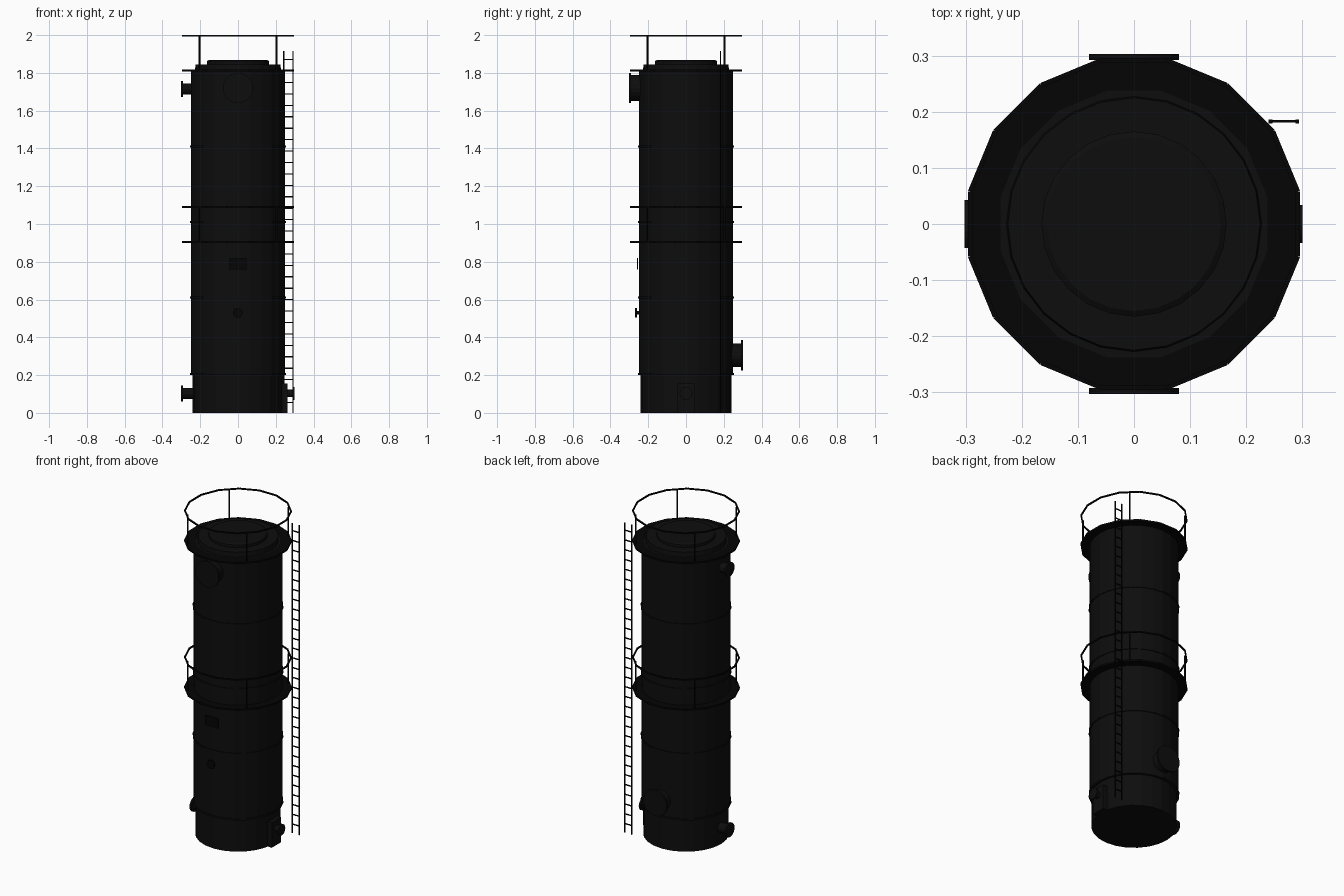
import bpy, bmesh
from math import pi, cos, sin, radians
from mathutils import Matrix, Vector

cube = bpy.data.objects.get("Cube")
if cube:
    bpy.data.objects.remove(cube, do_unlink=True)


def material(name, value):
    m = bpy.data.materials.new(name)
    m.use_nodes = True
    m.diffuse_color = (value, value, value, 1)
    m.node_tree.nodes["Principled BSDF"].inputs["Base Color"].default_value = (value, value, value, 1)
    return m


SHELL = material("dark shell", 0.004)
METAL = material("black metal", 0.0015)


def make(name, bm, mat):
    bmesh.ops.recalc_face_normals(bm, faces=bm.faces[:])
    me = bpy.data.meshes.new(name)
    bm.to_mesh(me)
    bm.free()
    me.materials.append(mat)
    ob = bpy.data.objects.new(name, me)
    bpy.context.scene.collection.objects.link(ob)
    return ob


def add_box(bm, centre, size, angle=0.0):
    # The box is placed first and then turned about the tower axis
    m = Matrix.Rotation(angle, 4, 'Z') @ Matrix.Translation(centre) @ Matrix.Diagonal((*size, 1))
    bmesh.ops.create_cube(bm, size=1, matrix=m)


def add_rod(bm, a, b, radius, sides=8):
    a, b = Vector(a), Vector(b)
    d = b - a
    m = Matrix.Translation((a + b) / 2) @ d.to_track_quat('Z', 'Y').to_matrix().to_4x4()
    bmesh.ops.create_cone(bm, cap_ends=True, segments=sides, radius1=radius, radius2=radius,
                          depth=d.length, matrix=m)


def lathe(name, profile, mat, sides=24):
    bm = bmesh.new()
    rings = [[bm.verts.new((r * cos(2 * pi * i / sides), r * sin(2 * pi * i / sides), z))
              for i in range(sides)] for r, z in profile]
    for low, high in zip(rings, rings[1:]):
        for i in range(sides):
            j = (i + 1) % sides
            bm.faces.new((low[i], low[j], high[j], high[i]))
    bm.faces.new(rings[0])
    bm.faces.new(rings[-1])
    return make(name, bm, mat)


# Tower shell, roof and roof hatch
lathe("base_skirt", [(0.24, 0), (0.24, 0.2)], SHELL)
lathe("tower_shell", [(0.25, 0.2), (0.25, 1.815)], SHELL)
lathe("roof_step", [(0.228, 1.81), (0.225, 1.845)], SHELL)
lathe("roof_hatch", [(0.165, 1.84), (0.165, 1.862), (0.155, 1.868)], SHELL)

# Seam bands around the shell
for k, z in enumerate((0.205, 0.61, 1.01, 1.41)):
    lathe(f"seam_band_{k + 1}", [(0.255, z - 0.005), (0.255, z + 0.005)], SHELL)

# Platforms made of straight plates, each with a handrail on four posts
SIDES = 16
for level, floor, rail in (("middle", 0.905, 1.09), ("upper", 1.812, 1.996)):
    deck, hoop, posts = bmesh.new(), bmesh.new(), bmesh.new()
    for i in range(SIDES):
        turn = 2 * pi * i / SIDES
        add_box(deck, (0.267, 0, floor), (0.058, 0.114, 0.011), turn)
        add_box(hoop, (0.292, 0, rail), (0.008, 0.116, 0.008), turn)
    for i in range(4):
        add_box(posts, (0.287, 0, (floor + rail) / 2), (0.008, 0.008, rail - floor),
                radians(45 + 90 * i))
    make(level + "_platform", deck, METAL)
    make(level + "_handrail", hoop, METAL)
    make(level + "_rail_posts", posts, METAL)

# Ladder
bm = bmesh.new()
for x in (0.243, 0.291):
    add_box(bm, (x, 0.183, 0.958), (0.007, 0.007, 1.916))
for i in range(31):
    add_box(bm, (0.267, 0.183, 0.055 + 0.0605 * i), (0.048, 0.005, 0.006))
make("ladder", bm, METAL)


# Flanged pipe connections: direction, height, reach, pipe radius, flange radius
def nozzle(name, degrees, z, reach, pipe, flange):
    bm = bmesh.new()
    d = Vector((cos(radians(degrees)), sin(radians(degrees)), 0))
    up = Vector((0, 0, z))
    add_rod(bm, d * 0.2 + up, d * (reach - 0.002) + up, pipe, 20)
    add_rod(bm, d * (reach - 0.011) + up, d * reach + up, flange, 20)
    make(name, bm, SHELL)


nozzle("upper_side_nozzle", 180, 1.715, 0.302, 0.03, 0.043)
nozzle("lower_side_nozzle", 180, 0.103, 0.302, 0.03, 0.043)
nozzle("drain_nozzle", 0, 0.103, 0.3, 0.02, 0.034)
nozzle("front_outlet", -90, 1.72, 0.303, 0.068, 0.08)
nozzle("back_inlet", 90, 0.305, 0.303, 0.063, 0.08)

# Drain cover, front plate and gauge
bm = bmesh.new()
add_box(bm, (0.248, 0, 0.0775), (0.03, 0.09, 0.155))
make("drain_cover", bm, SHELL)
bm = bmesh.new()
add_box(bm, (0, -0.256, 0.79), (0.09, 0.006, 0.06))
make("front_plate", bm, METAL)
bm = bmesh.new()
add_rod(bm, (0, -0.24, 0.53), (0, -0.262, 0.53), 0.01, 12)
add_rod(bm, (0, -0.26, 0.53), (0, -0.271, 0.53), 0.026, 16)
make("gauge", bm, METAL)
